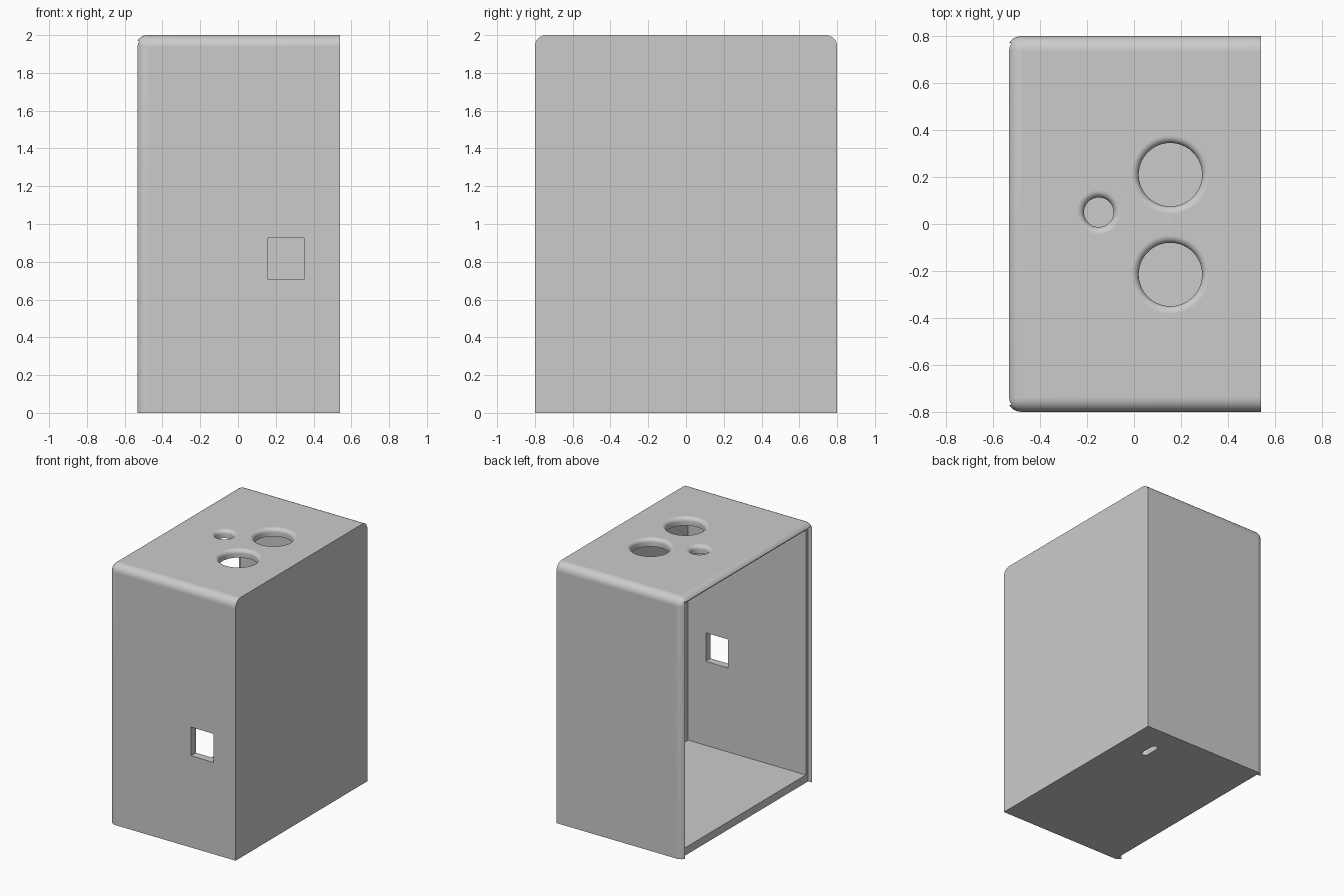
import bpy, bmesh, math
from mathutils import Vector

cube = bpy.data.objects.get("Cube")
if cube:
    bpy.data.objects.remove(cube, do_unlink=True)

HX, HY, TOP = 0.54, 0.8, 2.0      # half width, half depth, height
FILLET = 0.06
WALL, PANEL = 0.06, 0.04          # shell and closed side thickness
LIP, REBATE = 0.03, 0.04          # lid groove: lip thickness and depth
RIM = 0.03                        # rounding around the top holes

# Material
grey = bpy.data.materials.new("light_grey")
grey.use_nodes = True
colour = (0.6, 0.6, 0.6, 1)
grey.diffuse_color = colour
grey.node_tree.nodes["Principled BSDF"].inputs["Base Color"].default_value = colour


def to_object(name, bm):
    bmesh.ops.recalc_face_normals(bm, faces=bm.faces)
    mesh = bpy.data.meshes.new(name)
    bm.to_mesh(mesh)
    bm.free()
    mesh.materials.append(grey)
    ob = bpy.data.objects.new(name, mesh)
    bpy.context.collection.objects.link(ob)
    return ob


def box_bmesh(lo, hi):
    bm = bmesh.new()
    bmesh.ops.create_cube(bm, size=1)
    lo, hi = Vector(lo), Vector(hi)
    for v in bm.verts:
        v.co = (lo + hi) / 2 + v.co * (hi - lo)
    return bm


def box(name, lo, hi):
    return to_object(name, box_bmesh(lo, hi))


def extrude_outline(name, points, z0, z1):
    bm = bmesh.new()
    face = bm.faces.new([bm.verts.new((x, y, z0)) for x, y in points])
    grown = bmesh.ops.extrude_face_region(bm, geom=[face])["geom"]
    verts = [g for g in grown if isinstance(g, bmesh.types.BMVert)]
    bmesh.ops.translate(bm, verts=verts, vec=(0, 0, z1 - z0))
    return to_object(name, bm)


def flared_hole(name, x, y, r, sides=64, steps=8):
    """Round cutter that widens into a rounded rim at the top surface."""
    profile = [(r, TOP - 0.2)]
    for i in range(steps + 1):
        a = math.pi / 2 * i / steps
        profile.append((r + RIM * (1 - math.cos(a)), TOP - RIM + RIM * math.sin(a)))
    profile.append((r + RIM, TOP + 0.1))
    bm = bmesh.new()
    rings = []
    for radius, z in profile:
        rings.append([bm.verts.new((x + radius * math.cos(t), y + radius * math.sin(t), z))
                      for t in (2 * math.pi * (k + 0.5) / sides for k in range(sides))])
    for a, b in zip(rings, rings[1:]):
        for k in range(sides):
            n = (k + 1) % sides
            bm.faces.new((a[k], a[n], b[n], b[k]))
    bm.faces.new(rings[0])
    bm.faces.new(rings[-1])
    return to_object(name, bm)


# Outer block: rounded along the top and the open side, sharp elsewhere
bm = box_bmesh((-HX, -HY, 0), (HX, HY, TOP))
rounded = []
for e in bm.edges:
    mid = (e.verts[0].co + e.verts[1].co) / 2
    at_top, at_open = mid.z > TOP - 0.01, mid.x < -HX + 0.01
    at_end = abs(mid.y) > HY - 0.01
    if at_top + at_open + at_end == 2 and mid.z > 0.01:
        rounded.append(e)
bmesh.ops.bevel(bm, geom=rounded, offset=FILLET, segments=8, profile=0.5, affect='EDGES')
shell = to_object("enclosure_shell", bm)

# Cavity and the stepped groove for a sliding lid
cutters = [
    box("cavity_cutter", (-1, -HY + WALL, WALL), (HX - PANEL, HY - WALL, TOP - WALL)),
    box("lid_groove_cutter", (-1.1, -HY + LIP, -0.5), (-HX + REBATE, HY - LIP, TOP - LIP)),
    box("window_cutter", (0.16, -1, 0.705), (0.35, -0.6, 0.925)),
]

# Two large holes and one small hole in the top
for name, x, y, r in (("back_hole", 0.155, 0.21, 0.135),
                      ("front_hole", 0.155, -0.215, 0.135),
                      ("small_hole", -0.15, 0.05, 0.063)):
    cutters.append(flared_hole(name, x, y, r))

# Rounded slot in the floor
slot = []
for k in range(26):
    half, step = divmod(k, 13)
    a = math.pi * (half + step / 12)
    slot.append((0.306 + 0.025 * math.cos(a),
                 0.537 + (0.05 if half == 0 else -0.05) + 0.025 * math.sin(a)))
cutters.append(extrude_outline("floor_slot_cutter", slot, -0.1, 0.2))

# Cut everything out, then drop the cutters
for c in cutters:
    c.hide_render = True
    m = shell.modifiers.new(c.name, 'BOOLEAN')
    m.operation, m.solver, m.object = 'DIFFERENCE', 'EXACT', c
graph = bpy.context.evaluated_depsgraph_get()
cut_mesh = bpy.data.meshes.new_from_object(shell.evaluated_get(graph))
shell.modifiers.clear()
shell.data = cut_mesh
cut_mesh.name = "enclosure_shell"
for c in cutters:
    bpy.data.objects.remove(c, do_unlink=True)
cut_mesh.materials.clear()
cut_mesh.materials.append(grey)
for p in cut_mesh.polygons:
    p.material_index = 0

# Smooth the roundings, keep the large planes flat
bpy.ops.object.select_all(action='DESELECT')
shell.select_set(True)
bpy.context.view_layer.objects.active = shell
bpy.ops.object.shade_smooth_by_angle(angle=math.radians(30))
for p in shell.data.polygons:
    if max(abs(n) for n in p.normal) > 0.9999 and p.area > 0.005:
        p.use_smooth = False
